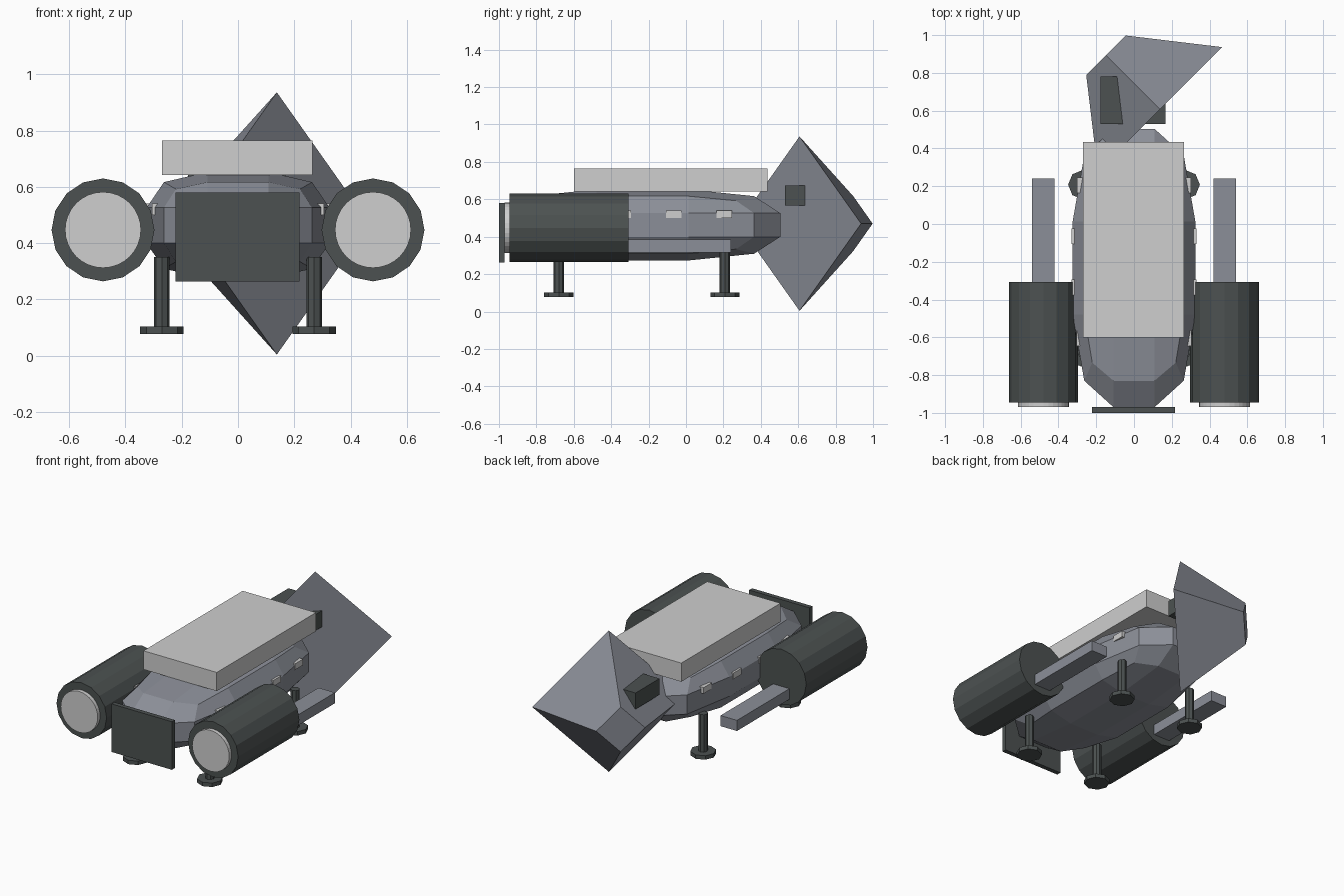
import bpy, bmesh
from math import pi
from mathutils import Matrix, Vector

if "Cube" in bpy.data.objects:
    bpy.data.objects.remove(bpy.data.objects["Cube"], do_unlink=True)


def material(name, rgb):
    m = bpy.data.materials.new(name)
    m.use_nodes = True
    m.diffuse_color = (*rgb, 1)
    m.node_tree.nodes["Principled BSDF"].inputs["Base Color"].default_value = (*rgb, 1)
    return m


LIGHT = material("light_grey", (0.62, 0.62, 0.62))
HULL = material("blue_grey", (0.26, 0.275, 0.315))
DARK = material("dark_grey", (0.072, 0.083, 0.082))


def finish(name, bm, mat):
    bmesh.ops.recalc_face_normals(bm, faces=bm.faces)
    mesh = bpy.data.meshes.new(name)
    bm.to_mesh(mesh)
    bm.free()
    mesh.materials.append(mat)
    ob = bpy.data.objects.new(name, mesh)
    bpy.context.collection.objects.link(ob)
    return ob


def box(name, lo, hi, mat):
    lo, hi = Vector(lo), Vector(hi)
    bm = bmesh.new()
    bmesh.ops.create_cube(bm, size=1)
    for v in bm.verts:
        v.co = (lo + hi) / 2 + v.co * (hi - lo)
    return finish(name, bm, mat)


def cone(name, matrix, r1, r2, depth, sides, mat):
    bm = bmesh.new()
    bmesh.ops.create_cone(bm, cap_ends=True, segments=sides, radius1=r1,
                          radius2=r2, depth=depth, matrix=matrix)
    return finish(name, bm, mat)


def tube_y(name, x, z, y0, y1, r, sides, mat):
    m = Matrix.Translation((x, (y0 + y1) / 2, z)) @ Matrix.Rotation(pi / 2, 4, "X")
    return cone(name, m, r, r, y1 - y0, sides, mat)


def tube_z(name, x, y, z0, z1, r, sides, mat):
    m = Matrix.Translation((x, y, (z0 + z1) / 2))
    return cone(name, m, r, r, z1 - z0, sides, mat)


# Faceted hull: gridded cube with its edges and corners pulled in
bm = bmesh.new()
bmesh.ops.create_cube(bm, size=2)
bmesh.ops.subdivide_edges(bm, edges=bm.edges[:], cuts=2, use_grid_fill=True)
pull = {1: 1.0, 2: 0.81, 3: 0.68}
for v in bm.verts:
    outer = [abs(c) > 0.9 for c in v.co]
    k = pull[sum(outer)]
    v.co = Vector([c * k if o else c for c, o in zip(v.co, outer)])
    v.co = Vector((0, -0.233, 0.463)) + v.co * Vector((0.325, 0.737, 0.19))
finish("hull", bm, HULL)

# Roof slab and front plate
box("roof_slab", (-0.27, -0.6, 0.642), (0.265, 0.435, 0.765), LIGHT)
box("front_plate", (-0.222, -1.0, 0.263), (0.218, -0.97, 0.58), DARK)

# Engines, struts, windows and landing legs on both sides
for side, s in (("left", 1), ("right", -1)):
    x = 0.48 * s
    tube_y(side + "_engine", x, 0.447, -0.945, -0.307, 0.183, 16, DARK)
    tube_y(side + "_engine_lamp", x, 0.447, -0.97, -0.94, 0.135, 32, LIGHT)
    box(side + "_strut", (x - 0.06, -0.31, 0.315), (x + 0.06, 0.24, 0.385), HULL)
    for i, (y, out) in enumerate(((0.205, 0.302), (-0.065, 0.33),
                                  (-0.335, 0.33), (-0.605, 0.305))):
        a, b = sorted((s * out, s * (out - 0.04)))
        box(f"{side}_window_{i + 1}", (a, y - 0.042, 0.5), (b, y + 0.042, 0.54), LIGHT)
    for end, y in (("front", -0.68), ("rear", 0.208)):
        tube_z(f"{end}_{side}_leg", 0.271 * s, y, 0.09, 0.35, 0.028, 8, DARK)
        tube_z(f"{end}_{side}_foot", 0.271 * s, y, 0.077, 0.103, 0.078, 8, DARK)

# Four-sided tail horn, turned sideways, with a crossing box
axis = Vector((-1, 1, 0)).normalized()
side_dir = Vector((1, 1, 0)).normalized()
down = Vector((0, 0, -1))
m = Matrix((side_dir, down, axis)).transposed().to_4x4()
m.translation = (-0.005, 0.75, 0.47)
cone("tail_horn", m, 0.466, 0.148, 0.405, 4, HULL)
box("tail_box", (-0.178, 0.53, 0.568), (0.168, 0.78, 0.675), DARK)
